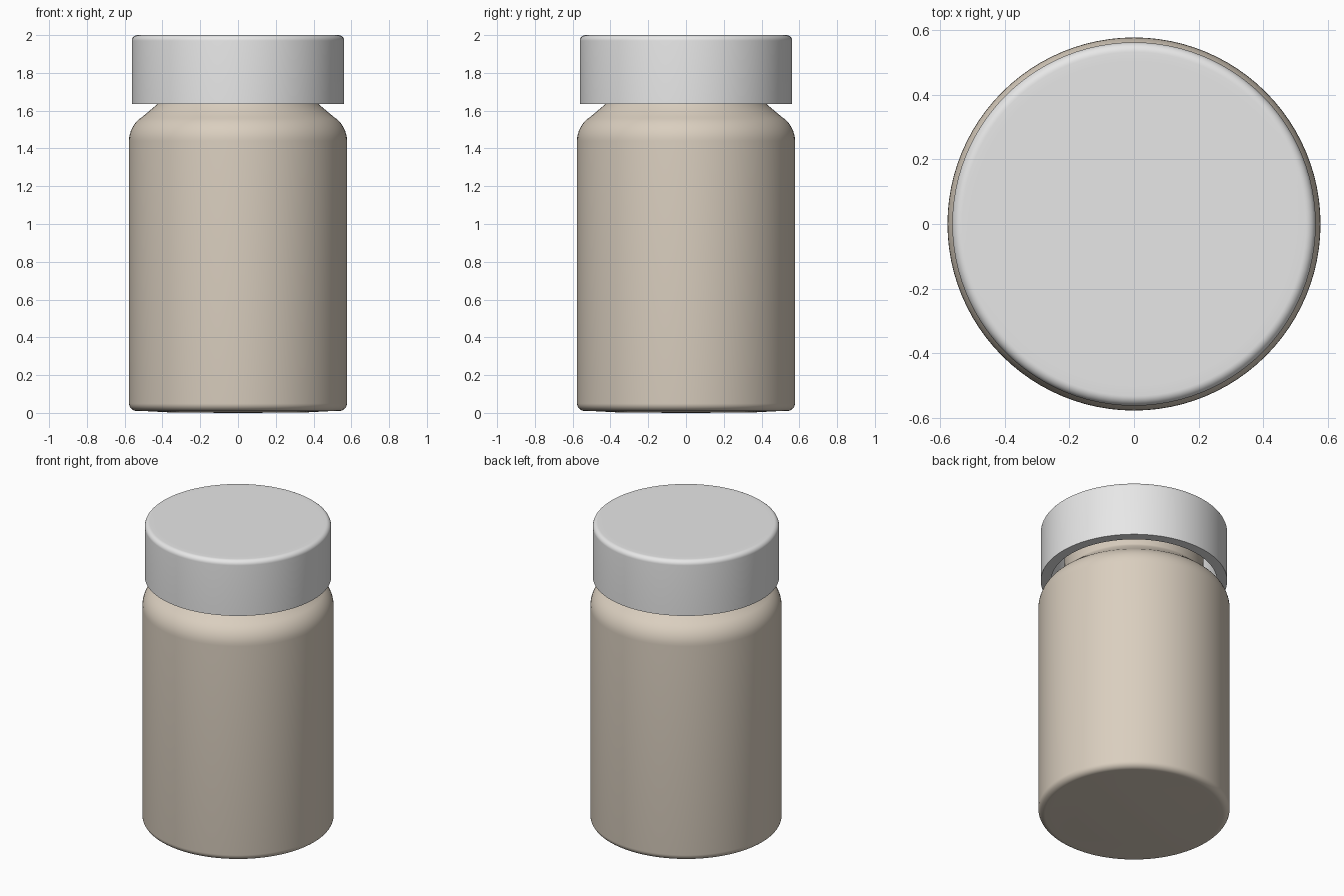
import bpy
import bmesh
import math

if "Cube" in bpy.data.objects:
    bpy.data.objects.remove(bpy.data.objects["Cube"])

SIDES = 96


def material(name, rgb, roughness=0.5):
    mat = bpy.data.materials.new(name)
    mat.use_nodes = True
    mat.diffuse_color = (*rgb, 1)
    shader = mat.node_tree.nodes["Principled BSDF"]
    shader.inputs["Base Color"].default_value = (*rgb, 1)
    shader.inputs["Roughness"].default_value = roughness
    return mat


def arc(r, z, rx, rz, start, end, steps=8):
    """Elliptical corner points around the centre (r, z), angles in degrees."""
    angles = [math.radians(start + (end - start) * i / steps) for i in range(steps + 1)]
    return [(r + rx * math.cos(a), z + rz * math.sin(a)) for a in angles]


def lathe(name, profile, mat):
    """Spin a radius/height profile around the z axis."""
    bm = bmesh.new()
    verts = [bm.verts.new((r, 0, z)) for r, z in profile]
    edges = [bm.edges.new(pair) for pair in zip(verts, verts[1:])]
    bmesh.ops.spin(bm, geom=verts + edges, cent=(0, 0, 0), axis=(0, 0, 1),
                   angle=math.tau, steps=SIDES, use_duplicate=False)
    bmesh.ops.remove_doubles(bm, verts=bm.verts, dist=0.0005)
    bmesh.ops.recalc_face_normals(bm, faces=bm.faces)
    mesh = bpy.data.meshes.new(name)
    bm.to_mesh(mesh)
    bm.free()
    obj = bpy.data.objects.new(name, mesh)
    bpy.context.collection.objects.link(obj)
    mesh.materials.append(mat)
    bpy.ops.object.select_all(action="DESELECT")
    obj.select_set(True)
    bpy.context.view_layer.objects.active = obj
    bpy.ops.object.shade_smooth_by_angle(angle=math.radians(35))
    return obj


beige = material("warm beige", (0.70, 0.62, 0.52))
white = material("cap white", (0.80, 0.80, 0.80))

# Jar: slightly raised foot, straight wall, rounded shoulder and a neck
jar = [(0, 0), (0.35, 0.002), (0.50, 0.01)]
jar += arc(0.535, 0.05, 0.042, 0.04, -90, 0)
jar += arc(0.427, 1.44, 0.15, 0.15, 0, 58)
jar += [(0.43, 1.632), (0.42, 1.65), (0.42, 1.93), (0, 1.93)]
lathe("jar_body", jar, beige)

# Cap: hollow cup with a softly rounded top rim
cap = [(0, 1.96), (0.50, 1.96), (0.50, 1.635), (0.562, 1.635)]
cap += arc(0.532, 1.97, 0.03, 0.03, 0, 90)
cap += [(0.50, 2.0), (0, 2.0)]
lathe("screw_cap", cap, white)
